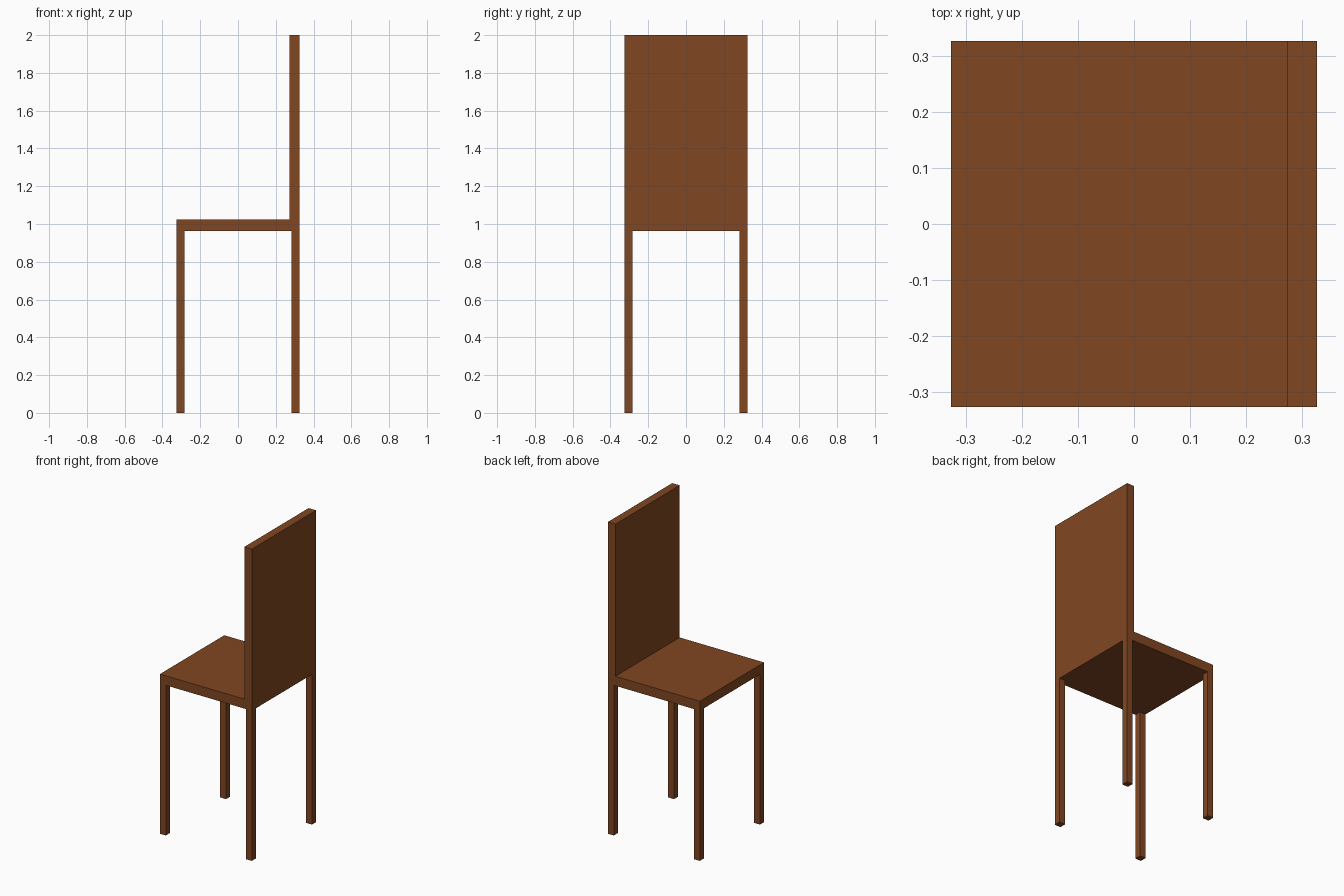
import bpy
import bmesh
from mathutils import Vector

cube = bpy.data.objects.get("Cube")
if cube:
    bpy.data.objects.remove(cube, do_unlink=True)

# Brown wood
wood = bpy.data.materials.new("brown_wood")
wood.use_nodes = True
colour = (0.22, 0.062, 0.0155, 1)
wood.diffuse_color = colour
wood.node_tree.nodes["Principled BSDF"].inputs["Base Color"].default_value = colour

HALF = 0.326          # half the seat width
LEG = 0.042           # leg thickness
BACK = 0.053          # backrest thickness
SEAT_LOW, SEAT_TOP, TOP = 0.963, 1.024, 2.0


def box(name, low, high):
    """Flat-faced box between two opposite corners."""
    low, high = Vector(low), Vector(high)
    bm = bmesh.new()
    bmesh.ops.create_cube(bm, size=1)
    for v in bm.verts:
        v.co = (low + high) / 2 + v.co * (high - low)
    mesh = bpy.data.meshes.new(name)
    bm.to_mesh(mesh)
    bm.free()
    mesh.materials.append(wood)
    obj = bpy.data.objects.new(name, mesh)
    bpy.context.collection.objects.link(obj)
    return obj


# Seat slab and tall backrest along the +x edge
box("seat", (-HALF, -HALF, SEAT_LOW), (HALF, HALF, SEAT_TOP))
box("backrest", (HALF - BACK, -HALF, SEAT_TOP), (HALF, HALF, TOP))

# Square legs flush with the seat corners
for x_name, x in (("seat_edge", -HALF), ("backrest", HALF - LEG)):
    for y_name, y in (("front", -HALF), ("rear", HALF - LEG)):
        box(f"{x_name}_{y_name}_leg", (x, y, 0), (x + LEG, y + LEG, SEAT_LOW))
